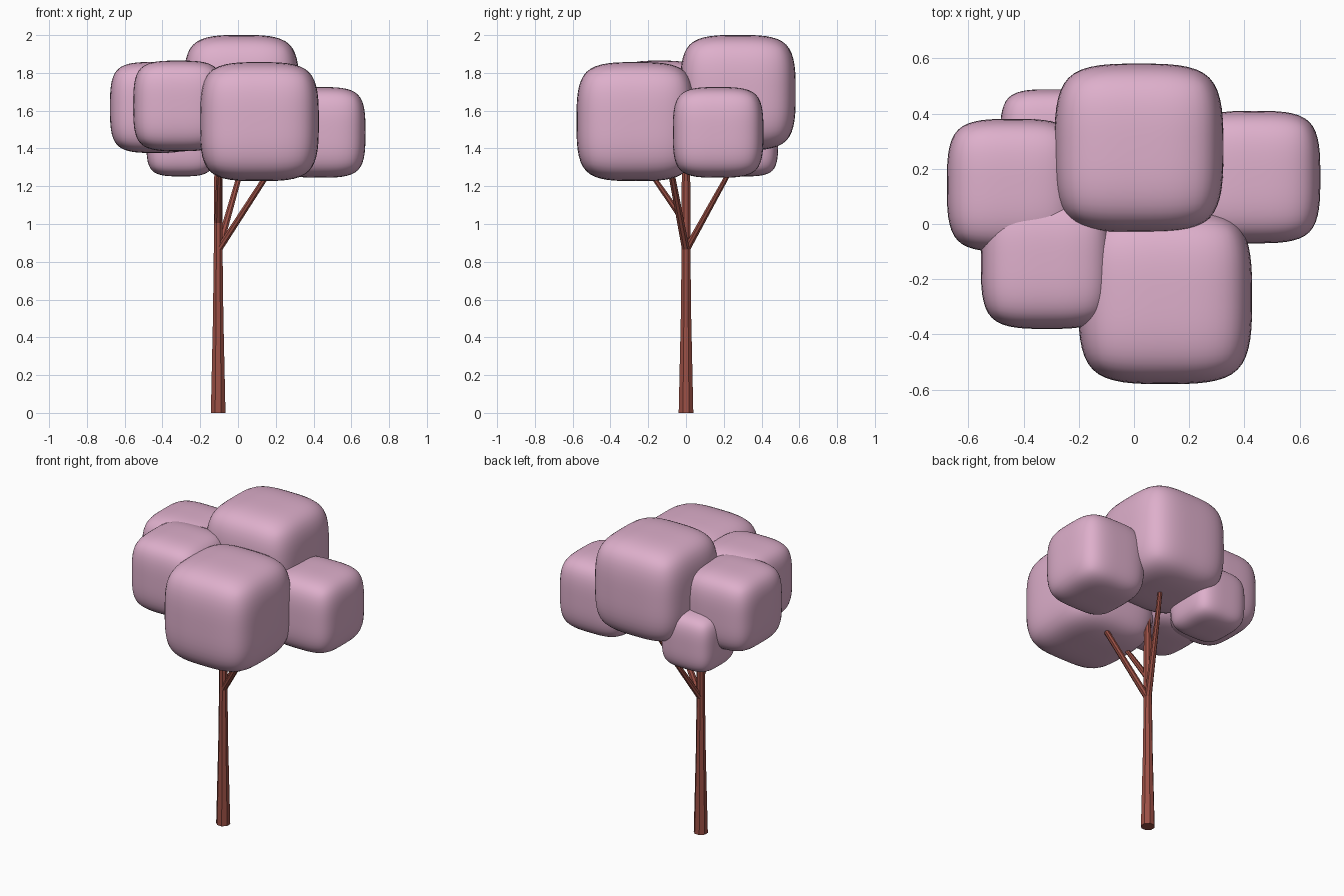
import bpy, bmesh
from math import cos, sin, pi
from mathutils import Vector

if "Cube" in bpy.data.objects:
    bpy.data.objects.remove(bpy.data.objects["Cube"])


def material(name, rgb):
    m = bpy.data.materials.new(name)
    m.diffuse_color = (*rgb, 1)
    m.use_nodes = True
    m.node_tree.nodes["Principled BSDF"].inputs["Base Color"].default_value = m.diffuse_color
    return m


PINK = material("blossom", (0.73, 0.43, 0.60))
BROWN = material("bark", (0.33, 0.08, 0.06))


def make_object(name, bm, mat, smooth):
    me = bpy.data.meshes.new(name)
    bmesh.ops.recalc_face_normals(bm, faces=bm.faces)
    for f in bm.faces:
        f.smooth = smooth
    bm.to_mesh(me)
    bm.free()
    me.materials.append(mat)
    ob = bpy.data.objects.new(name, me)
    bpy.context.collection.objects.link(ob)
    return ob


# Faceted tapering limb through (x, y, z, radius) points, rings kept horizontal
def limb(name, points, sides=8):
    bm = bmesh.new()
    rings = []
    for x, y, z, r in points:
        rings.append([bm.verts.new((x + r * cos(2 * pi * (i + 0.5) / sides),
                                    y + r * sin(2 * pi * (i + 0.5) / sides), z))
                      for i in range(sides)])
    for a, b in zip(rings, rings[1:]):
        for i in range(sides):
            j = (i + 1) % sides
            bm.faces.new((a[i], a[j], b[j], b[i]))
    bm.faces.new(rings[0][::-1])
    bm.faces.new(rings[-1])
    return make_object(name, bm, BROWN, False)


# Rounded cube of foliage: once-divided cube with subdivision surface
def foliage(name, center, half):
    bm = bmesh.new()
    bmesh.ops.create_cube(bm, size=2)
    bmesh.ops.subdivide_edges(bm, edges=bm.edges[:], cuts=1, use_grid_fill=True)
    for v in bm.verts:
        v.co = Vector(center) + v.co * half
    ob = make_object(name, bm, PINK, True)
    sub = ob.modifiers.new("round", 'SUBSURF')
    sub.levels = sub.render_levels = 3
    return ob


# Trunk and three branches
limb("trunk", [(-0.105, 0, 0, 0.042), (-0.105, 0, 0.5, 0.030),
               (-0.105, 0, 0.87, 0.025), (-0.105, 0, 1.2, 0.025),
               (-0.10, 0, 1.45, 0.018)])
limb("right_branch", [(-0.105, 0, 0.86, 0.022), (0.135, -0.07, 1.23, 0.019),
                      (0.17, -0.08, 1.28, 0.018)])
limb("back_branch", [(-0.105, 0, 0.86, 0.022), (0.0, 0.205, 1.23, 0.016),
                     (0.05, 0.30, 1.42, 0.014)])
limb("front_branch", [(-0.105, 0, 1.0, 0.022), (-0.10, -0.16, 1.23, 0.017),
                      (-0.09, -0.21, 1.30, 0.015)])

# Foliage clumps
foliage("top_foliage", (0.018, 0.275, 1.695), 0.306)
foliage("front_foliage", (0.113, -0.265, 1.542), 0.315)
foliage("right_foliage", (0.435, 0.17, 1.485), 0.24)
foliage("left_foliage", (-0.437, 0.14, 1.617), 0.241)
foliage("front_left_foliage", (-0.315, -0.14, 1.625), 0.24)
foliage("back_small_foliage", (-0.302, 0.305, 1.435), 0.183)
